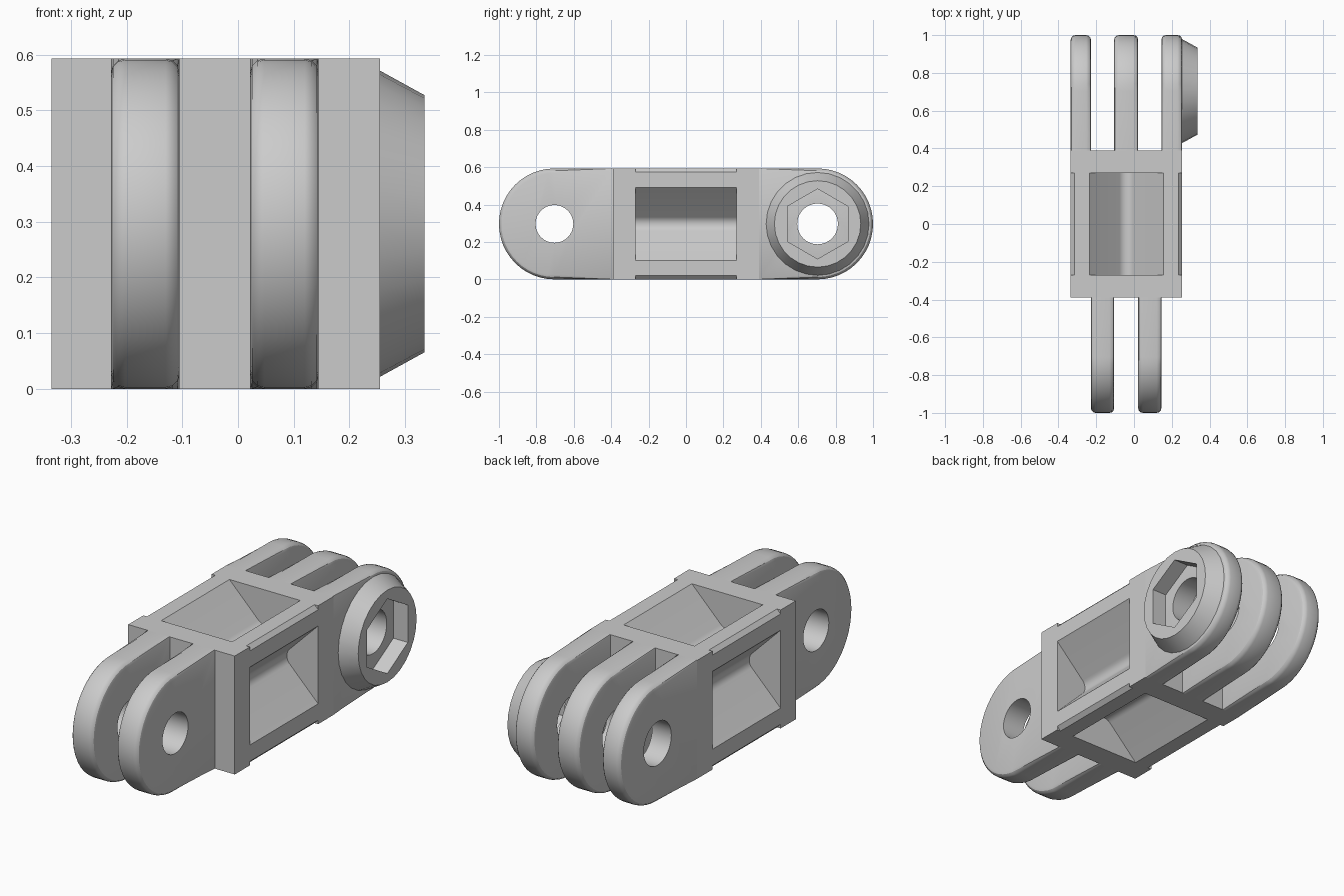
import bpy, bmesh
from math import sin, cos, pi, radians, sqrt
from mathutils import Matrix, Vector

if "Cube" in bpy.data.objects:
    bpy.data.objects.remove(bpy.data.objects["Cube"])

grey = bpy.data.materials.new("plain_grey")
grey.use_nodes = True
grey.diffuse_color = (0.6, 0.6, 0.6, 1)
grey.node_tree.nodes["Principled BSDF"].inputs["Base Color"].default_value = (0.6, 0.6, 0.6, 1)

R = 0.2965            # half height, also the prong tip radius
XC = -0.04            # middle of the block
FACE = 0.39           # block end faces
PIVOT = 0.7035        # hole centres
POCKET = 0.27         # half length of the pockets


def loft(name, rings):
    """Closed solid through a list of equal-length rings."""
    bm = bmesh.new()
    loops = [[bm.verts.new(p) for p in ring] for ring in rings]
    n = len(loops[0])
    for a, b in zip(loops, loops[1:]):
        for i in range(n):
            j = (i + 1) % n
            bm.faces.new((a[i], a[j], b[j], b[i]))
    bm.faces.new(loops[0])
    bm.faces.new(loops[-1])
    bmesh.ops.recalc_face_normals(bm, faces=bm.faces)
    mesh = bpy.data.meshes.new(name)
    bm.to_mesh(mesh)
    bm.free()
    mesh.materials.append(grey)
    obj = bpy.data.objects.new(name, mesh)
    bpy.context.collection.objects.link(obj)
    return obj


def circle(x, y, radius, n, turn=0.0):
    return [Vector((x, y + radius * cos(turn + 2 * pi * i / n),
                    R + radius * sin(turn + 2 * pi * i / n))) for i in range(n)]


def along_y(profile, half):
    """Two rings of an (x, z) profile swept along y."""
    return [[Vector((x, y, z)) for x, z in profile] for y in (-half, half)]


def cut(obj, cutter):
    cutter.hide_render = True
    bpy.context.view_layer.objects.active = obj
    mod = obj.modifiers.new("cut", "BOOLEAN")
    mod.operation, mod.solver, mod.object = "DIFFERENCE", "EXACT", cutter
    bpy.ops.object.modifier_apply(modifier=mod.name)
    bpy.data.objects.remove(cutter)


def smooth(obj):
    bpy.ops.object.select_all(action="DESELECT")
    obj.select_set(True)
    bpy.context.view_layer.objects.active = obj
    bpy.ops.object.shade_smooth_by_angle(angle=radians(30))


# Central block
w = 0.295
block = loft("centre_block", along_y(
    [(XC - w, 0), (XC + w, 0), (XC + w, 2 * R), (XC - w, 2 * R)], FACE))

# V pockets with rounded bottoms on four sides, and chamfers on the long edges
r = 0.052
tip = 0.1 + r * sqrt(2)
vee = [(-0.21, 0.31)]
vee += [(r * sin(radians(a)), tip - r * cos(radians(a))) for a in range(-45, 46, 9)]
vee += [(0.21, 0.31)]
c = (w + R - 0.02) / sqrt(2)
edge = [(-0.05, c), (0.05, c), (0.05, c + 0.1), (-0.05, c + 0.1)]
for k in range(4):
    for profile, turn in ((vee, 0), (edge, pi / 4)):
        cutter = loft("pocket_cutter", along_y(profile, POCKET))
        cutter.data.transform(Matrix.Translation((XC, 0, R)) @ Matrix.Rotation(k * pi / 2 + turn, 4, "Y"))
        cut(block, cutter)
smooth(block)


# Round-ended prongs whose soft rim fades out towards the block
def prong(name, x0, x1, side, hole):
    b = 0.025
    steps = [(b * (1 - cos(t)), b * (1 - sin(t))) for t in (0, pi / 6, pi / 3, pi / 2)]
    levels = [(x0 + dx, inset) for dx, inset in steps]
    levels += [(x1 - dx, inset) for dx, inset in reversed(steps)]
    rings = []
    for x, inset in levels:
        rad = R - inset
        ring = [Vector((x, side * FACE, 0))]
        for i in range(25):
            t = -pi / 2 + pi * i / 24
            ring.append(Vector((x, side * (PIVOT + rad * cos(t)), R + rad * sin(t))))
        ring.append(Vector((x, side * FACE, 2 * R)))
        rings.append(ring)
    obj = loft(name, rings)
    y = side * PIVOT
    cut(obj, loft("hole_cutter", [circle(x0 - 0.1, y, hole, 32), circle(x1 + 0.1, y, hole, 32)]))
    smooth(obj)


prong("front_prong_right", -0.228, -0.105, -1, 0.101)
prong("front_prong_left", 0.022, 0.145, -1, 0.101)
prong("back_prong_right", XC - w, -0.228, 1, 0.109)
prong("back_prong_middle", -0.105, 0.022, 1, 0.109)
prong("back_prong_left", 0.145, XC + w, 1, 0.109)

# Tapered nut holder with a hexagonal recess
nut_holder = loft("nut_holder", [circle(0.255, PIVOT, 0.275, 28), circle(0.335, PIVOT, 0.231, 28)])
cut(nut_holder, loft("hex_cutter", [circle(x, PIVOT, 0.187, 6, pi / 2) for x in (0.2, 0.4)]))
smooth(nut_holder)
